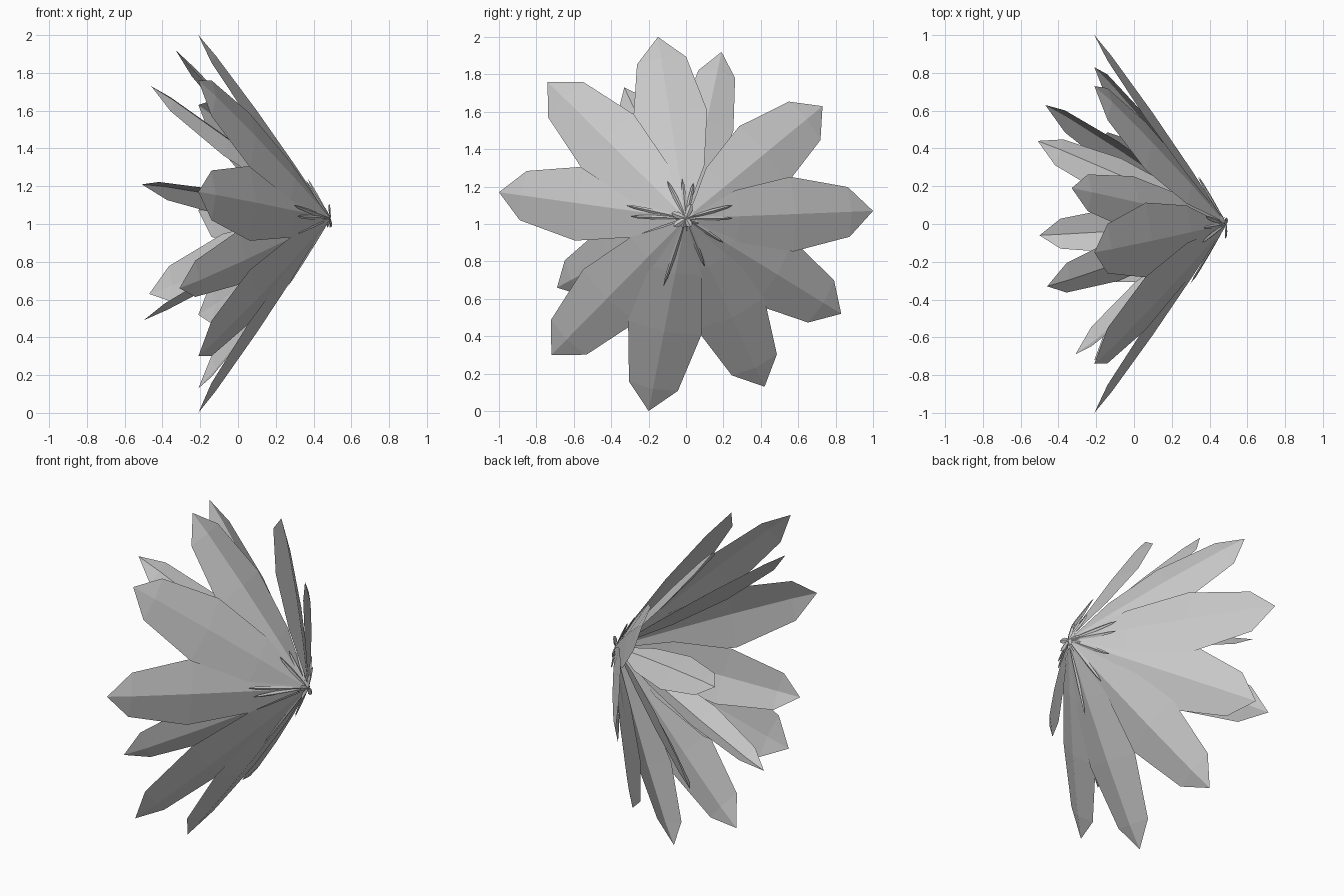
import bpy
import bmesh
import math
import random
from mathutils import Vector

random.seed(4)
if "Cube" in bpy.data.objects:
    bpy.data.objects.remove(bpy.data.objects["Cube"], do_unlink=True)

grey = bpy.data.materials.new("soft_grey")
grey.use_nodes = True
grey.diffuse_color = (0.58, 0.58, 0.58, 1)
grey.node_tree.nodes["Principled BSDF"].inputs["Base Color"].default_value = (0.58, 0.58, 0.58, 1)

HEART = Vector((0.49, 0, 1.03))

# Half outline: (distance along petal, half width), both relative to a full petal
OUTLINE = [(0.03, 0.012), (0.12, 0.055), (0.28, 0.14), (0.58, 0.2), (0.88, 0.133)]


def petal(name, tip, width=1.0, cup=0.043, facing=None):
    """Pointed, ridged blade from the heart to its tip."""
    tip = Vector(tip)
    along = tip - HEART
    if facing is None:
        facing = Vector((0, along.y, along.z))
    side = along.cross(facing).normalized()
    normal = along.cross(side).normalized()
    if normal.x < 0:
        normal.negate()

    bm = bmesh.new()
    root, end = bm.verts.new(HEART), bm.verts.new(tip)
    rows = []
    for t, w in OUTLINE:
        depth = cup * w / 0.2
        mid = HEART + along * t
        offsets = (side * w * width - normal * depth * 0.6,
                   normal * depth * 0.4,
                   -side * w * width - normal * depth * 0.6)
        rows.append([bm.verts.new(mid + o) for o in offsets])
    for i in (0, 1):
        bm.faces.new((root, rows[0][i], rows[0][i + 1]))
        bm.faces.new((end, rows[-1][i + 1], rows[-1][i]))
        for a, b in zip(rows, rows[1:]):
            bm.faces.new((a[i], b[i], b[i + 1], a[i + 1]))
    bmesh.ops.recalc_face_normals(bm, faces=bm.faces)
    mesh = bpy.data.meshes.new(name)
    bm.to_mesh(mesh)
    bm.free()
    mesh.materials.append(grey)
    obj = bpy.data.objects.new(name, mesh)
    bpy.context.collection.objects.link(obj)


# Outer ring of nine open petals, given by tip (y, z)
outer = [(-0.15, 2.0), (-0.74, 1.76), (-1.0, 1.17), (-0.72, 0.3), (-0.2, 0.0),
         (0.42, 0.13), (0.83, 0.52), (1.0, 1.07), (0.73, 1.63)]
for i, (y, z) in enumerate(outer):
    petal(f"outer_petal_{i + 1}", (-0.21, y, z))

# Inner ring of petals that close further back, given by tip and width
inner = [((-0.33, 0.19, 1.92), 0.75), ((-0.46, -0.33, 1.73), 0.65),
         ((-0.31, -0.69, 0.66), 0.82), ((-0.47, 0.63, 0.63), 0.82),
         ((-0.5, -0.06, 0.49), 0.6)]
for i, (tip, width) in enumerate(inner):
    petal(f"inner_petal_{i + 1}", tip, width)

# One inner petal is rolled so that it faces partly upward
petal("rolled_inner_petal", (-0.51, 0.44, 1.21), 0.65, facing=Vector((0, 0.7, 1)))

# Slender spikes lying over the petal bases
spikes = [(0.25, 1.1), (0.25, 1.03), (0.04, 1.22), (-0.1, 1.23), (-0.32, 1.1),
          (-0.3, 1.04), (-0.12, 0.67), (0.1, 0.77), (0.2, 0.9), (-0.02, 1.24)]
for i, (y, z) in enumerate(spikes):
    reach = math.hypot(y, z - HEART.z)
    petal(f"spike_{i + 1}", (0.5 - 0.62 * reach, y, z), width=0.06, cup=0.01)

# Crumpled little blades at the heart
for i in range(12):
    angle = math.tau * i / 12 + random.uniform(-0.2, 0.2)
    reach = random.uniform(0.05, 0.09)
    tip = (random.uniform(0.43, 0.5), math.cos(angle) * reach, HEART.z + math.sin(angle) * reach)
    petal(f"heart_blade_{i + 1}", tip, width=0.09, cup=0.01)
